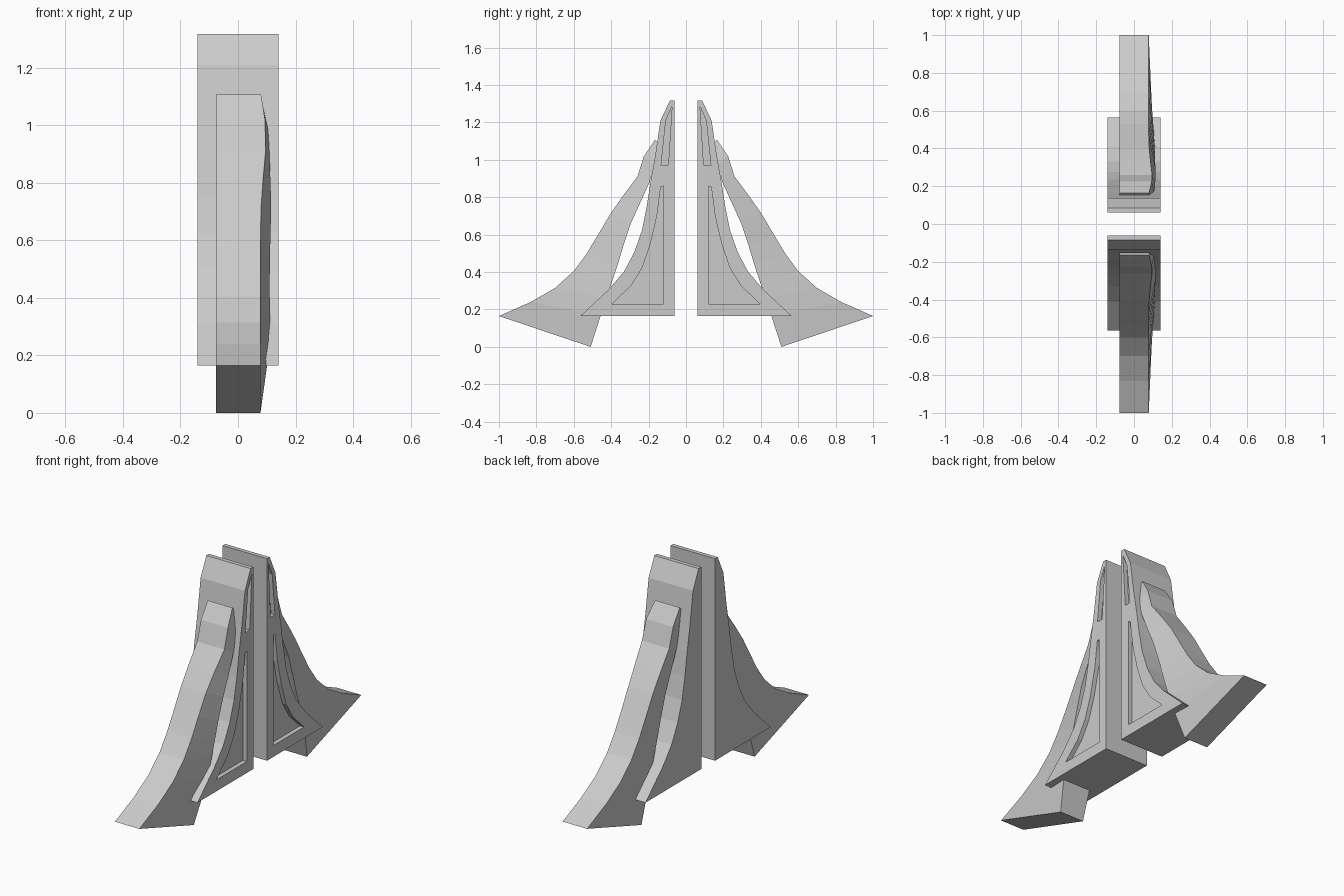
import bpy, bmesh

if "Cube" in bpy.data.objects:
    bpy.data.objects.remove(bpy.data.objects["Cube"])


def finish(name, bm):
    bmesh.ops.recalc_face_normals(bm, faces=bm.faces)
    me = bpy.data.meshes.new(name)
    bm.to_mesh(me)
    bm.free()
    ob = bpy.data.objects.new(name, me)
    bpy.context.collection.objects.link(ob)
    return ob


def prism(name, profile, x0, x1):
    """Extrude a (y, z) profile between two x positions."""
    bm = bmesh.new()
    face = bm.faces.new([bm.verts.new((x0, y, z)) for y, z in profile])
    out = bmesh.ops.extrude_face_region(bm, geom=[face])
    for v in out["geom"]:
        if isinstance(v, bmesh.types.BMVert):
            v.co.x = x1
    return finish(name, bm)


def mirror_y(ob):
    m = ob.modifiers.new("mirror", "MIRROR")
    m.use_axis = (False, True, False)


# Inner wall with a curved outer edge
wall = prism("inner_wall", [
    (0.062, 0.165), (0.565, 0.165), (0.41, 0.31), (0.33, 0.405),
    (0.275, 0.51), (0.235, 0.625), (0.21, 0.75), (0.19, 0.88),
    (0.165, 1.02), (0.137, 1.21), (0.086, 1.317), (0.062, 1.317)],
    -0.14, 0.14)

# Shallow recesses on the +x side
recesses = {
    "lower_recess_cutter": [(0.12, 0.23), (0.395, 0.23), (0.295, 0.325),
                            (0.235, 0.42), (0.19, 0.55), (0.155, 0.70),
                            (0.135, 0.855), (0.12, 0.86)],
    "upper_recess_cutter": [(0.095, 0.97), (0.133, 0.97), (0.108, 1.21),
                            (0.075, 1.285)],
}
for name, prof in recesses.items():
    cutter = prism(name, prof, 0.115, 0.2)
    cutter.hide_render = True
    cutter.hide_viewport = True
    b = wall.modifiers.new(name, "BOOLEAN")
    b.operation = "DIFFERENCE"
    b.solver = "EXACT"
    b.object = cutter
mirror_y(wall)

# Flared buttress: stations of outer (y, z, +x side), inner (y, z, +x side)
stations = [
    (1.00, 0.165, 0.078, 0.51, 0.00, 0.078),
    (0.83, 0.24, 0.078, 0.455, 0.17, 0.102),
    (0.70, 0.315, 0.078, 0.425, 0.26, 0.110),
    (0.60, 0.405, 0.078, 0.395, 0.35, 0.111),
    (0.53, 0.50, 0.078, 0.365, 0.44, 0.110),
    (0.47, 0.60, 0.078, 0.335, 0.54, 0.111),
    (0.405, 0.71, 0.080, 0.295, 0.66, 0.114),
    (0.335, 0.81, 0.087, 0.245, 0.77, 0.114),
    (0.26, 0.91, 0.096, 0.195, 0.88, 0.110),
    (0.225, 1.02, 0.094, 0.165, 0.98, 0.106),
    (0.165, 1.108, 0.080, 0.152, 1.095, 0.080),
]
bm = bmesh.new()
rings = []
for yo, zo, xo, yi, zi, xi in stations:
    rings.append([bm.verts.new(p) for p in (
        (-0.076, yo, zo), (xo, yo, zo), (xi, yi, zi), (-0.076, yi, zi))])
for a, b in zip(rings, rings[1:]):
    for i in range(4):
        j = (i + 1) % 4
        bm.faces.new((a[i], a[j], b[j], b[i]))
bm.faces.new(rings[0])
bm.faces.new(rings[-1])
buttress = finish("buttress", bm)
mirror_y(buttress)
